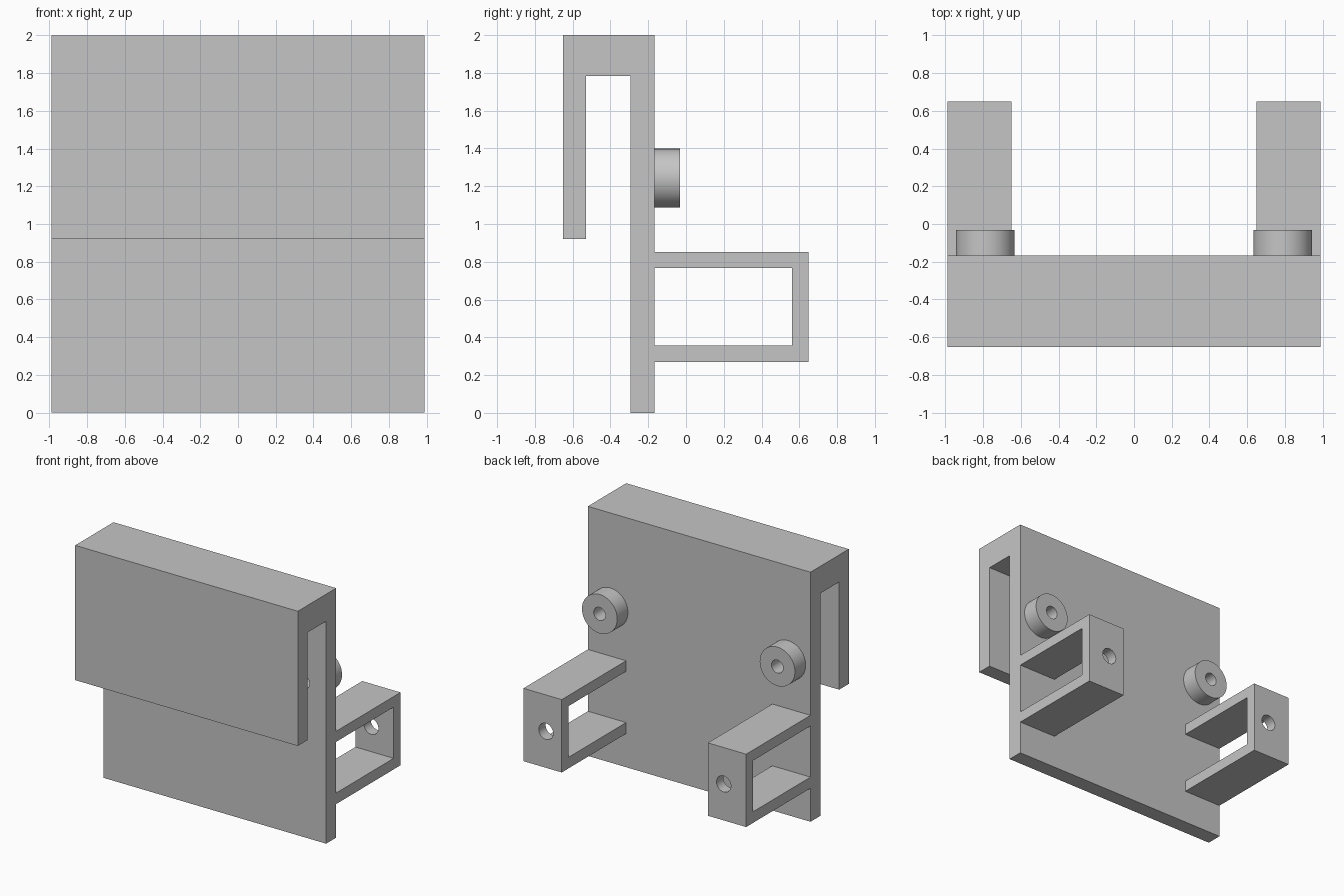
import bpy
import bmesh
from math import radians, pi

default = bpy.data.objects.get("Cube")
if default:
    bpy.data.objects.remove(default, do_unlink=True)

grey = bpy.data.materials.new("plain_grey")
grey.use_nodes = True
COLOUR = (0.56, 0.56, 0.56, 1)
grey.diffuse_color = COLOUR
grey.node_tree.nodes["Principled BSDF"].inputs["Base Color"].default_value = COLOUR

# Main dimensions
HALF_WIDTH = 0.987
PLATE_FRONT, PLATE_BACK = -0.293, -0.167
BOSS_X, BOSS_Z = 0.788, 1.243
BRACKET_Z = 0.561


def extrude_profile(name, points, x0, x1):
    """Extrude a closed (y, z) outline from x0 to x1."""
    mesh = bpy.data.meshes.new(name)
    bm = bmesh.new()
    face = bm.faces.new([bm.verts.new((x0, y, z)) for y, z in points])
    moved = bmesh.ops.extrude_face_region(bm, geom=[face])["geom"]
    verts = [v for v in moved if isinstance(v, bmesh.types.BMVert)]
    bmesh.ops.translate(bm, verts=verts, vec=(x1 - x0, 0, 0))
    bmesh.ops.recalc_face_normals(bm, faces=bm.faces)
    bm.to_mesh(mesh)
    bm.free()
    obj = bpy.data.objects.new(name, mesh)
    bpy.context.collection.objects.link(obj)
    mesh.materials.append(grey)
    return obj


def cylinder_y(name, x, z, radius, y0, y1):
    """Cylinder lying along y."""
    bpy.ops.mesh.primitive_cylinder_add(
        vertices=64, radius=radius, depth=y1 - y0,
        location=(x, (y0 + y1) / 2, z), rotation=(pi / 2, 0, 0))
    obj = bpy.context.object
    obj.name = name
    obj.data.materials.append(grey)
    return obj


def select_only(obj):
    bpy.ops.object.select_all(action="DESELECT")
    obj.select_set(True)
    bpy.context.view_layer.objects.active = obj


def drill(obj, x, z, radius, y0, y1):
    """Cut a round hole along y."""
    cutter = cylinder_y("hole_cutter", x, z, radius, y0, y1)
    cutter.hide_render = True
    mod = obj.modifiers.new("hole", "BOOLEAN")
    mod.operation = "DIFFERENCE"
    mod.solver = "EXACT"
    mod.object = cutter
    select_only(obj)
    bpy.ops.object.modifier_apply(modifier=mod.name)
    bpy.data.objects.remove(cutter, do_unlink=True)


def smooth(obj):
    select_only(obj)
    bpy.ops.object.shade_smooth_by_angle(angle=radians(30))


# Back plate folded over the top into a hanging front lip
hook_plate = extrude_profile("hook_plate", [
    (PLATE_BACK, 0), (PLATE_BACK, 2), (-0.652, 2), (-0.652, 0.92),
    (-0.53, 0.92), (-0.53, 1.783), (PLATE_FRONT, 1.783), (PLATE_FRONT, 0),
], -HALF_WIDTH, HALF_WIDTH)

# Open bracket loop, closed by the plate
BRACKET = [
    (PLATE_BACK, 0.853), (0.648, 0.853), (0.648, 0.269), (PLATE_BACK, 0.269),
    (PLATE_BACK, 0.358), (0.561, 0.358), (0.561, 0.768), (PLATE_BACK, 0.768),
]

for side, sign in (("left", 1), ("right", -1)):
    # Round boss with a hole that runs on through the plate
    boss = cylinder_y(side + "_boss", sign * BOSS_X, BOSS_Z, 0.156, PLATE_BACK, -0.031)
    for part in (boss, hook_plate):
        drill(part, sign * BOSS_X, BOSS_Z, 0.052, -0.4, 0.1)
    smooth(boss)

    # Bracket with a hole in its end wall
    bracket = extrude_profile(side + "_bracket", BRACKET,
                              sign * 0.648, sign * HALF_WIDTH)
    drill(bracket, sign * BOSS_X, BRACKET_Z, 0.064, 0.5, 0.7)
    smooth(bracket)

smooth(hook_plate)
